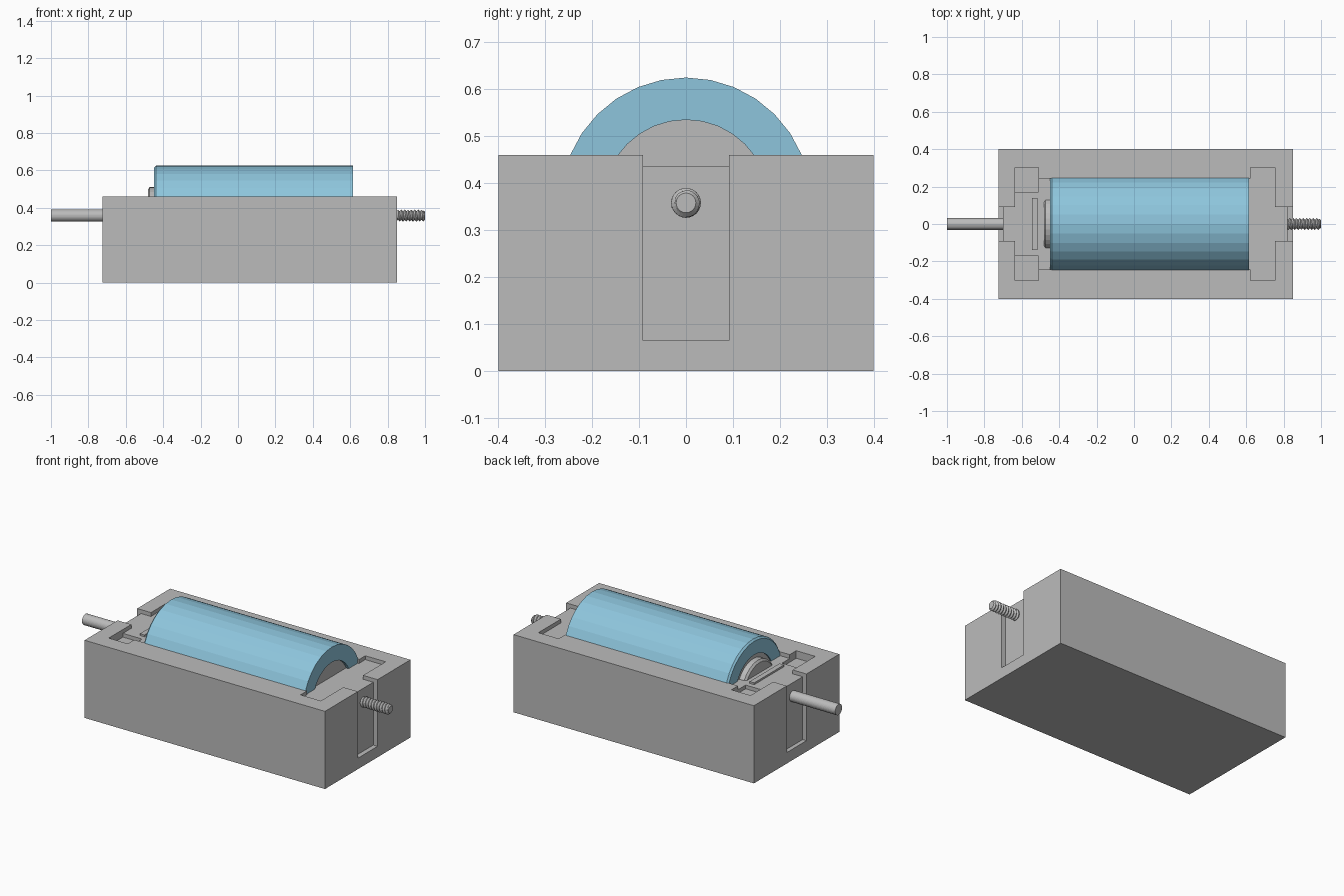
import bpy, bmesh, math

if "Cube" in bpy.data.objects:
    bpy.data.objects.remove(bpy.data.objects["Cube"])

AXIS_Z = 0.358   # height of battery and shaft axis


def material(name, rgb):
    m = bpy.data.materials.new(name)
    m.diffuse_color = (*rgb, 1)
    m.use_nodes = True
    m.node_tree.nodes["Principled BSDF"].inputs["Base Color"].default_value = m.diffuse_color
    return m


grey = material("housing grey", (0.5, 0.5, 0.5))
blue = material("battery blue", (0.27, 0.56, 0.72))


def finish(bm, name, mat):
    bmesh.ops.recalc_face_normals(bm, faces=bm.faces)
    me = bpy.data.meshes.new(name)
    bm.to_mesh(me)
    bm.free()
    me.materials.append(mat)
    ob = bpy.data.objects.new(name, me)
    bpy.context.collection.objects.link(ob)
    return ob


def prism(name, outline, z0, z1, mat=grey):
    """Extrude an xy outline from z0 to z1."""
    bm = bmesh.new()
    face = bm.faces.new([bm.verts.new((x, y, z0)) for x, y in outline])
    new = bmesh.ops.extrude_face_region(bm, geom=[face])["geom"]
    bmesh.ops.translate(bm, vec=(0, 0, z1 - z0),
                        verts=[v for v in new if isinstance(v, bmesh.types.BMVert)])
    return finish(bm, name, mat)


def block(name, x0, x1, y0, y1, z0, z1):
    return prism(name, [(x0, y0), (x1, y0), (x1, y1), (x0, y1)], z0, z1)


def lathe(name, rings, mat, sides=32, radius=lambda x, r, a: r, closed=False):
    """Sweep (x, r) rings about the long axis; capped unless the profile is closed."""
    bm = bmesh.new()
    rows = []
    for x, r in rings:
        row = []
        for i in range(sides):
            a = math.tau * i / sides
            q = radius(x, r, a)
            row.append(bm.verts.new((x, q * math.sin(a), AXIS_Z + q * math.cos(a))))
        rows.append(row)
    pairs = list(zip(rows, rows[1:]))
    if closed:
        pairs.append((rows[-1], rows[0]))
    else:
        bm.faces.new(rows[0])
        bm.faces.new(rows[-1])
    for a, b in pairs:
        for i in range(sides):
            j = (i + 1) % sides
            bm.faces.new((a[i], a[j], b[j], b[i]))
    return finish(bm, name, mat)


# Housing box with sunken top and end slots
housing = block("housing", -0.725, 0.85, -0.4, 0.4, 0, 0.46)
half = [(-0.74, 0.092), (-0.635, 0.092), (-0.635, 0.303), (-0.51, 0.303),
        (-0.51, 0.242), (0.622, 0.242), (0.622, 0.303), (0.755, 0.303),
        (0.755, 0.092), (0.87, 0.092)]
cutters = [
    prism("top_recess_cutter", half + [(x, -y) for x, y in reversed(half)], 0.437, 0.6),
    block("left_slot_cutter", -0.8, -0.7, -0.092, 0.092, 0.065, 0.6),
    block("right_slot_cutter", 0.822, 0.9, -0.092, 0.092, 0.065, 0.6),
]
for s in (-1, 1):
    y0, y1 = sorted((s * 0.17, s * 0.303))
    cutters.append(block("corner_pocket_cutter", -0.635, -0.51, y0, y1, 0.415, 0.6))
bpy.context.view_layer.objects.active = housing
for c in cutters:
    c.hide_render = True
    mod = housing.modifiers.new("cut", 'BOOLEAN')
    mod.operation = 'DIFFERENCE'
    mod.solver = 'EXACT'
    mod.object = c
    bpy.ops.object.modifier_apply(modifier=mod.name)
    bpy.data.objects.remove(c)

# Contact strip facing the battery terminal
block("contact_strip", -0.545, -0.515, -0.14, 0.14, 0.43, 0.448)

# Battery: blue sleeve, grey core, raised terminal
lathe("battery_sleeve", [(-0.448, 0.177), (-0.448, 0.257), (-0.438, 0.267),
                         (0.615, 0.267), (0.615, 0.177)], blue, closed=True)
lathe("battery_core", [(-0.44, 0.178), (0.598, 0.178)], grey)
lathe("battery_terminal", [(-0.482, 0.140), (-0.472, 0.152), (-0.43, 0.152)], grey)

# Plain shaft on the left
lathe("plain_shaft", [(-1.0, 0.032), (-0.69, 0.032)], grey)


# Threaded stud on the right, helical ridge
def thread(x, r, a):
    t = (x / 0.018 + a / math.tau) % 1
    ridge = 0.023 + 0.009 * (1 - abs(2 * t - 1))
    return min(ridge, 0.021 + max(0, 1.0 - x))


steps = 120
lathe("threaded_stud", [(0.81 + 0.19 * i / steps, 0) for i in range(steps + 1)],
      grey, sides=24, radius=thread)
